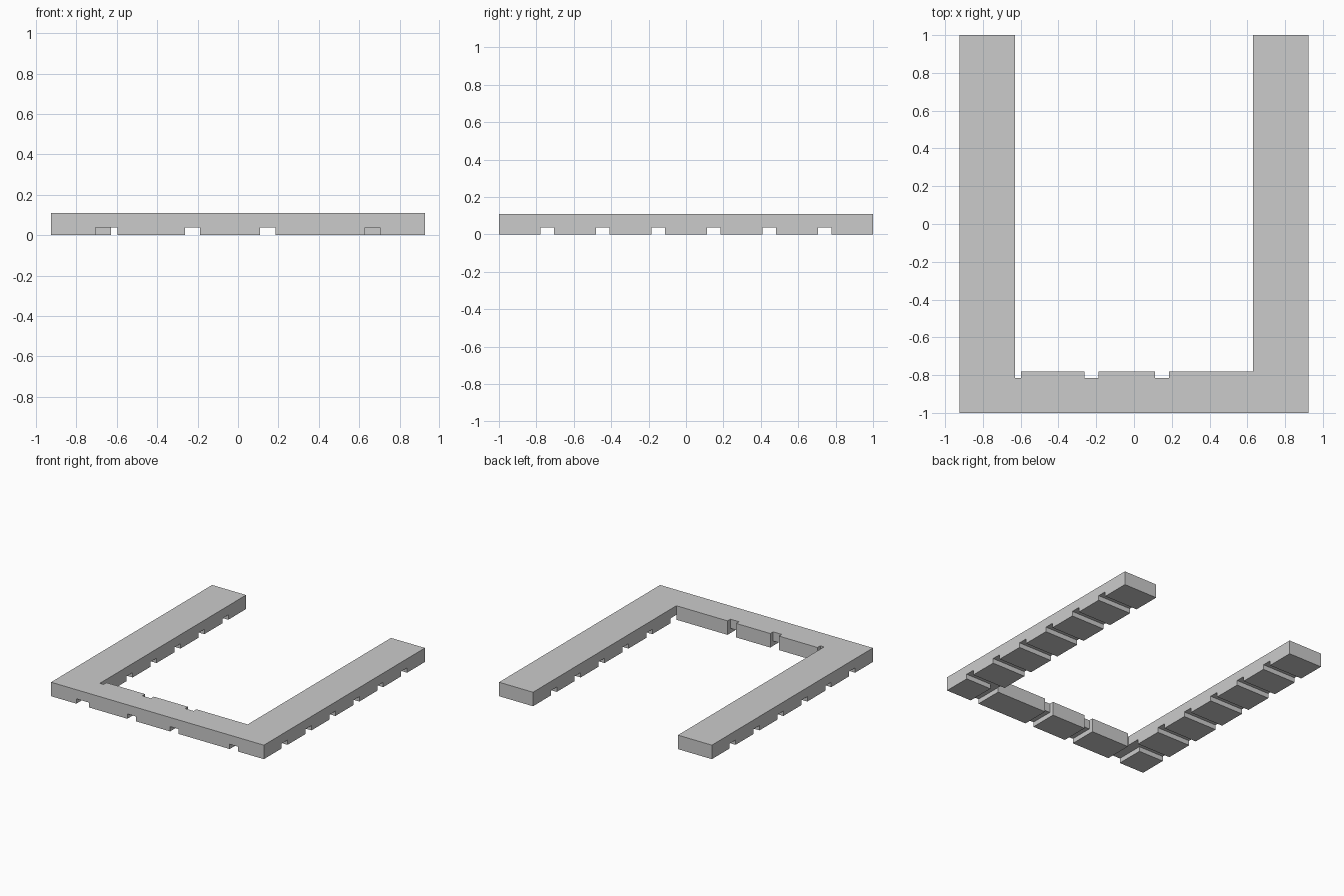
import bpy, bmesh

if "Cube" in bpy.data.objects:
    bpy.data.objects.remove(bpy.data.objects["Cube"])

W, INNER, BAR, NOTCH = 0.925, 0.63, -0.78, -0.815   # plan dimensions
H, G = 0.11, 0.038                                  # slab height, groove depth


def prism(name, outline, z0, z1):
    """Extrude a closed plan outline from z0 to z1."""
    bm = bmesh.new()
    face = bm.faces.new([bm.verts.new((x, y, z0)) for x, y in outline])
    ext = bmesh.ops.extrude_face_region(bm, geom=[face])
    for v in ext["geom"]:
        if isinstance(v, bmesh.types.BMVert):
            v.co.z = z1
    bmesh.ops.recalc_face_normals(bm, faces=bm.faces)
    mesh = bpy.data.meshes.new(name)
    bm.to_mesh(mesh)
    bm.free()
    obj = bpy.data.objects.new(name, mesh)
    bpy.context.collection.objects.link(obj)
    return obj


def cut_groove(body, x0, x1, y0, y1):
    """Cut a rectangular groove into the underside of the body."""
    cutter = prism("groove_cutter", [(x0, y0), (x1, y0), (x1, y1), (x0, y1)], -0.1, G)
    mod = body.modifiers.new("groove", "BOOLEAN")
    mod.operation, mod.solver, mod.object = "DIFFERENCE", "EXACT", cutter
    bpy.context.view_layer.objects.active = body
    bpy.ops.object.modifier_apply(modifier=mod.name)
    bpy.data.objects.remove(cutter)


# U-shaped frame, with full-height notches in the inner edge of the bar
outline = [(-W, 1), (-W, -1), (W, -1), (W, 1), (INNER, 1), (INNER, BAR)]
for a, b in ((0.185, 0.11), (-0.187, -0.262)):
    outline += [(a, BAR), (a, NOTCH), (b, NOTCH), (b, BAR)]
outline += [(-0.597, BAR), (-0.597, NOTCH), (-INNER, NOTCH), (-INNER, 1)]
frame = prism("u_frame", outline, 0, H)

# Grooves running across both arms
for i in range(6):
    y = -0.742 + i * 0.2968
    cut_groove(frame, -1.1, 1.1, y - 0.037, y + 0.037)

# Grooves running front to back through the bar
for x0, x1 in ((-0.705, -0.597), (-0.262, -0.187), (0.11, 0.185), (0.628, 0.702)):
    cut_groove(frame, x0, x1, -1.1, -0.75)
